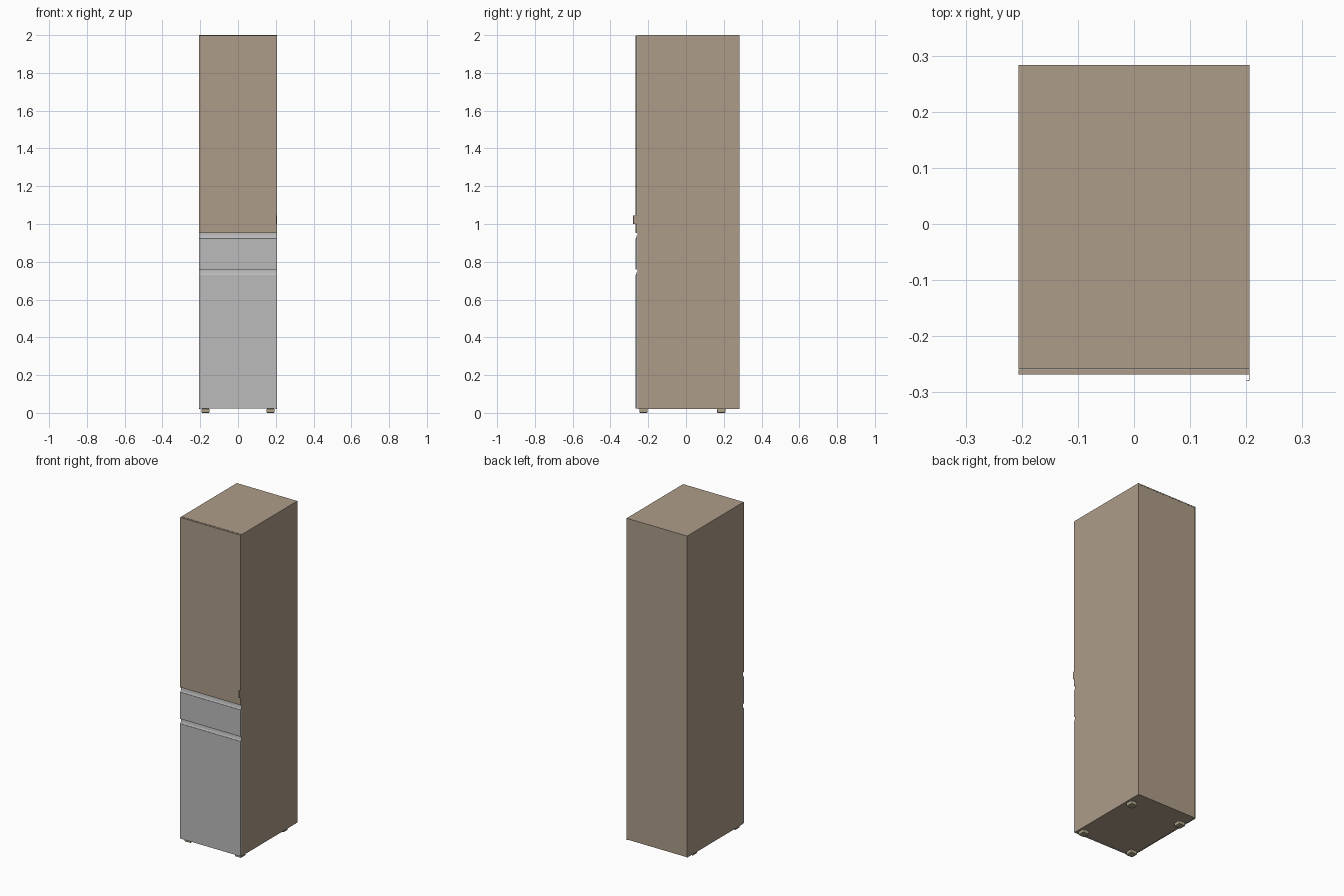
import bpy, bmesh, math

if "Cube" in bpy.data.objects:
    bpy.data.objects.remove(bpy.data.objects["Cube"])


def material(name, rgb):
    m = bpy.data.materials.new(name)
    m.diffuse_color = (*rgb, 1)
    m.use_nodes = True
    m.node_tree.nodes["Principled BSDF"].inputs["Base Color"].default_value = m.diffuse_color
    return m


BEIGE = material("warm beige", (0.42, 0.335, 0.25))
GREY = material("light grey", (0.5, 0.5, 0.5))
KHAKI = material("khaki", (0.40, 0.35, 0.24))

W = 0.206                   # half width
FRONT, SEAM, BACK = -0.268, -0.258, 0.283
LOW, TOP = 0.02, 2.0
T = 0.006                   # sheet thickness


def finish(name, bm, mat):
    bmesh.ops.recalc_face_normals(bm, faces=bm.faces)
    mesh = bpy.data.meshes.new(name)
    bm.to_mesh(mesh)
    bm.free()
    mesh.materials.append(mat)
    ob = bpy.data.objects.new(name, mesh)
    bpy.context.collection.objects.link(ob)
    return ob


def box(name, lo, hi, mat):
    bm = bmesh.new()
    bmesh.ops.create_cube(bm, size=1)
    for v in bm.verts:
        v.co = [(a + b) / 2 + c * (b - a) for a, b, c in zip(lo, hi, v.co)]
    return finish(name, bm, mat)


def extrude(name, points, step, mat):
    """Prism from a closed outline, swept along step."""
    bm = bmesh.new()
    face = bm.faces.new([bm.verts.new(p) for p in points])
    new = bmesh.ops.extrude_face_region(bm, geom=[face])["geom"]
    bmesh.ops.translate(bm, vec=step, verts=[v for v in new if isinstance(v, bmesh.types.BMVert)])
    return finish(name, bm, mat)


# Carcass sheets
for side, s in (("left", -1), ("right", 1)):
    xs = sorted((s * W, s * (W - T)))
    box(side + "_side", (xs[0], SEAM, LOW), (xs[1], BACK, TOP), BEIGE)
box("top_panel", (T - W, SEAM, TOP - T), (W - T, BACK, TOP), BEIGE)
box("bottom_panel", (T - W, SEAM, LOW + 0.002), (W - T, BACK - T, LOW + T), BEIGE)
box("back_panel", (T - W, BACK - T, LOW + 0.002), (W - T, BACK - 0.001, TOP - T), BEIGE)

# Tall upper door
box("upper_door", (-W, FRONT, 0.953), (W, SEAM - 0.001, TOP - 0.001), BEIGE)


# Drawer fronts with a scooped finger grip along the top edge
def drawer(name, z0, z1):
    d = SEAM - 0.001
    grip = 0.028
    pts = [(-W, d, z0), (-W, FRONT, z0), (-W, FRONT, z1 - grip)]
    for i in range(7):
        a = math.pi / 2 * i / 6
        pts.append((-W, FRONT + 0.001 + 0.007 * math.sin(a), z1 - grip * math.cos(a)))
    pts.append((-W, d, z1))
    return extrude(name, pts, (2 * W, 0, 0), GREY)


drawer("middle_drawer_front", 0.759, 0.952)
drawer("lower_drawer_front", 0.022, 0.758)

# Thin curled door pull at the right edge
outer, inner, r = W, W - 0.0012, 0.003
pts = [(inner, -0.256, 1.0), (outer, -0.256, 1.0)]
cx, cy = W - r, -0.28 + r
arc = [-math.pi / 2 * i / 5 for i in range(6)]
pts += [(cx + r * math.cos(a), cy + r * math.sin(a), 1.0) for a in arc]
pts += [(0.2, -0.28, 1.0), (0.2, -0.2788, 1.0)]
q = r - 0.0012
pts += [(cx + q * math.cos(a), cy + q * math.sin(a), 1.0) for a in reversed(arc)]
extrude("door_pull", pts, (0, 0, 0.045), BEIGE)

# Four square feet
for ys, y in (("front", -0.225), ("rear", 0.187)):
    for xs, x in (("left", -0.172), ("right", 0.172)):
        foot = box(f"{ys}_{xs}_foot", (x - 0.022, y - 0.022, 0), (x + 0.022, y + 0.022, LOW + 0.002), KHAKI)
        bev = foot.modifiers.new("rounded", "BEVEL")
        bev.width, bev.segments = 0.004, 2
